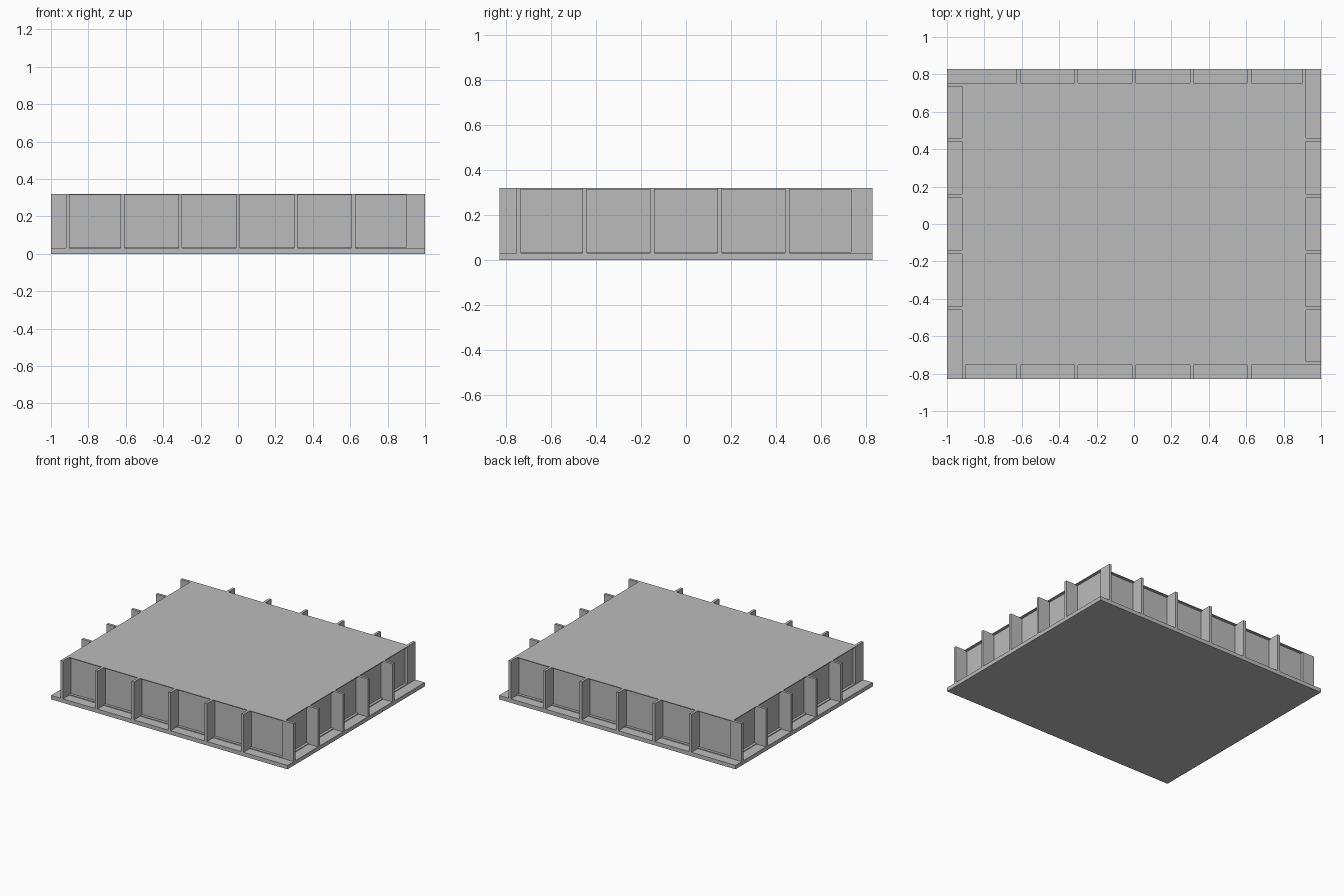
import bpy
import bmesh
from mathutils import Matrix, Vector

default = bpy.data.objects.get("Cube")
if default:
    bpy.data.objects.remove(default, do_unlink=True)

grey = bpy.data.materials.new("plain_grey")
grey.use_nodes = True
grey.diffuse_color = (0.5, 0.5, 0.5, 1)
grey.node_tree.nodes["Principled BSDF"].inputs["Base Color"].default_value = (0.5, 0.5, 0.5, 1)

HALF_X, HALF_Y = 1.0, 0.83      # base slab
LIP_X, LIP_Y = 0.92, 0.755      # edge lips
CORE_X, CORE_Y = 0.90, 0.735    # recessed walls
BASE, TOP, LIP = 0.03, 0.32, 0.006
RIB = 0.02


def box(name, low, high):
    """Flat-shaded box between two opposite corners."""
    low, high = Vector(low), Vector(high)
    bm = bmesh.new()
    place = Matrix.Translation((low + high) / 2) @ Matrix.Diagonal((high - low).to_4d())
    bmesh.ops.create_cube(bm, size=1, matrix=place)
    mesh = bpy.data.meshes.new(name)
    bm.to_mesh(mesh)
    bm.free()
    mesh.materials.append(grey)
    obj = bpy.data.objects.new(name, mesh)
    bpy.context.scene.collection.objects.link(obj)
    return obj


def slab(name, x, y, bottom, top):
    return box(name, (-x, -y, bottom), (x, y, top))


# Body: base, recessed walls, and thin lips above and below them
slab("base_slab", HALF_X, HALF_Y, 0, BASE)
slab("wall_core", CORE_X, CORE_Y, BASE, TOP - LIP)
slab("lower_lip", LIP_X, LIP_Y, BASE, BASE + LIP)
slab("top_plate", LIP_X, LIP_Y, TOP - LIP, TOP)

# Upright ribs: each side has one corner rib, set in pinwheel order
front_x = [-LIP_X + RIB / 2] + [0.309 * i for i in range(-2, 3)]
right_y = [-LIP_Y + RIB / 2] + [0.3 * i - 0.45 for i in range(4)]

for turn, (end_side, flank) in ((1, ("front", "right")), (-1, ("back", "left"))):
    for i, x in enumerate(front_x):
        a = Vector((turn * x - RIB / 2, -turn * HALF_Y, BASE))
        b = Vector((turn * x + RIB / 2, -turn * CORE_Y, TOP))
        box(f"{end_side}_rib_{i + 1}", a, b).data.update()
    for i, y in enumerate(right_y):
        a = Vector((turn * CORE_X, turn * y - RIB / 2, BASE))
        b = Vector((turn * HALF_X, turn * y + RIB / 2, TOP))
        box(f"{flank}_rib_{i + 1}", a, b)

# Keep every face pointing outward
for obj in bpy.context.scene.objects:
    if obj.type == "MESH" and obj.data.materials and obj.data.materials[0] == grey:
        bm = bmesh.new()
        bm.from_mesh(obj.data)
        bmesh.ops.recalc_face_normals(bm, faces=bm.faces)
        bm.to_mesh(obj.data)
        bm.free()
